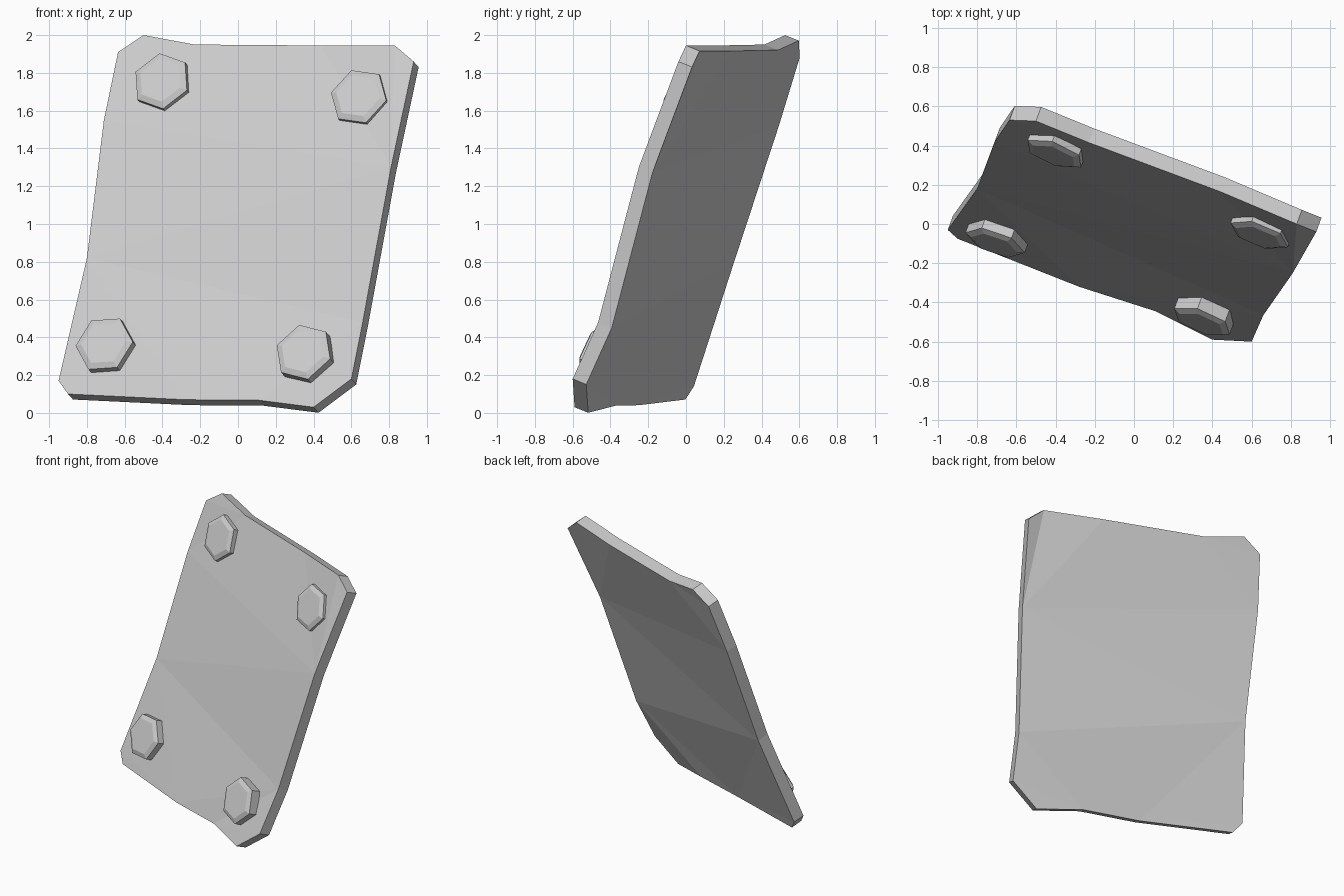
import bpy
import bmesh
from math import cos, sin, radians
from mathutils import Vector

if "Cube" in bpy.data.objects:
    bpy.data.objects.remove(bpy.data.objects["Cube"])

# Leaning plane of the plate's front face: y = A + B*x + C*z
A, B, C = -0.454, -0.365, 0.405
N = Vector((B, -1, C)).normalized()      # outward front normal
U = Vector((1, B, 0)).normalized()       # sideways along the plate
V = N.cross(U)                           # upwards along the plate


def new_object(name, bm):
    bmesh.ops.recalc_face_normals(bm, faces=bm.faces[:])
    mesh = bpy.data.meshes.new(name)
    bm.to_mesh(mesh)
    bm.free()
    obj = bpy.data.objects.new(name, mesh)
    bpy.context.collection.objects.link(obj)
    return obj


def loft(name, rings):
    """Join closed rings of points and cap both ends."""
    bm = bmesh.new()
    loops = [[bm.verts.new(p) for p in ring] for ring in rings]
    for a, b in zip(loops, loops[1:]):
        for i in range(len(a)):
            j = (i + 1) % len(a)
            bm.faces.new((a[i], a[j], b[j], b[i]))
    caps = [bm.faces.new(loops[0]), bm.faces.new(loops[-1])]
    bmesh.ops.recalc_face_normals(bm, faces=bm.faces[:])
    bmesh.ops.triangulate(bm, faces=caps)
    return new_object(name, bm)


# Battered plate: worn outline with clipped corners, slightly warped
outline = [Vector(p) for p in (
    (-0.50, 0.525, 2.00), (-0.23, 0.415, 1.95), (0.44, 0.165, 1.945),
    (0.83, 0.00, 1.945), (0.93, -0.04, 1.86), (0.81, -0.25, 1.30),
    (0.66, -0.465, 0.48), (0.60, -0.60, 0.18), (0.40, -0.59, 0.03),
    (0.11, -0.445, 0.067), (-0.28, -0.32, 0.07), (-0.90, -0.075, 0.10),
    (-0.95, -0.03, 0.17), (-0.80, 0.18, 0.82), (-0.71, 0.42, 1.55),
    (-0.635, 0.53, 1.91))]
THICK = 0.082
loft("plate", [outline, [p - N * THICK for p in outline]])

# Chamfered hexagonal bolt heads: x, z, turn in degrees
bolts = {
    "bolt_top_left": (-0.393, 1.742, 101),
    "bolt_top_right": (0.652, 1.660, 112),
    "bolt_bottom_left": (-0.695, 0.350, 4),
    "bolt_bottom_right": (0.360, 0.307, 106),
}
for name, (x, z, turn) in bolts.items():
    base = Vector((x, A + B * x + C * z, z))
    rings = []
    for radius, height in ((0.160, -0.03), (0.160, 0.042), (0.125, 0.056)):
        rings.append([base + N * height
                      + U * radius * cos(radians(turn + 60 * i))
                      + V * radius * sin(radians(turn + 60 * i))
                      for i in range(6)])
    loft(name, rings)
